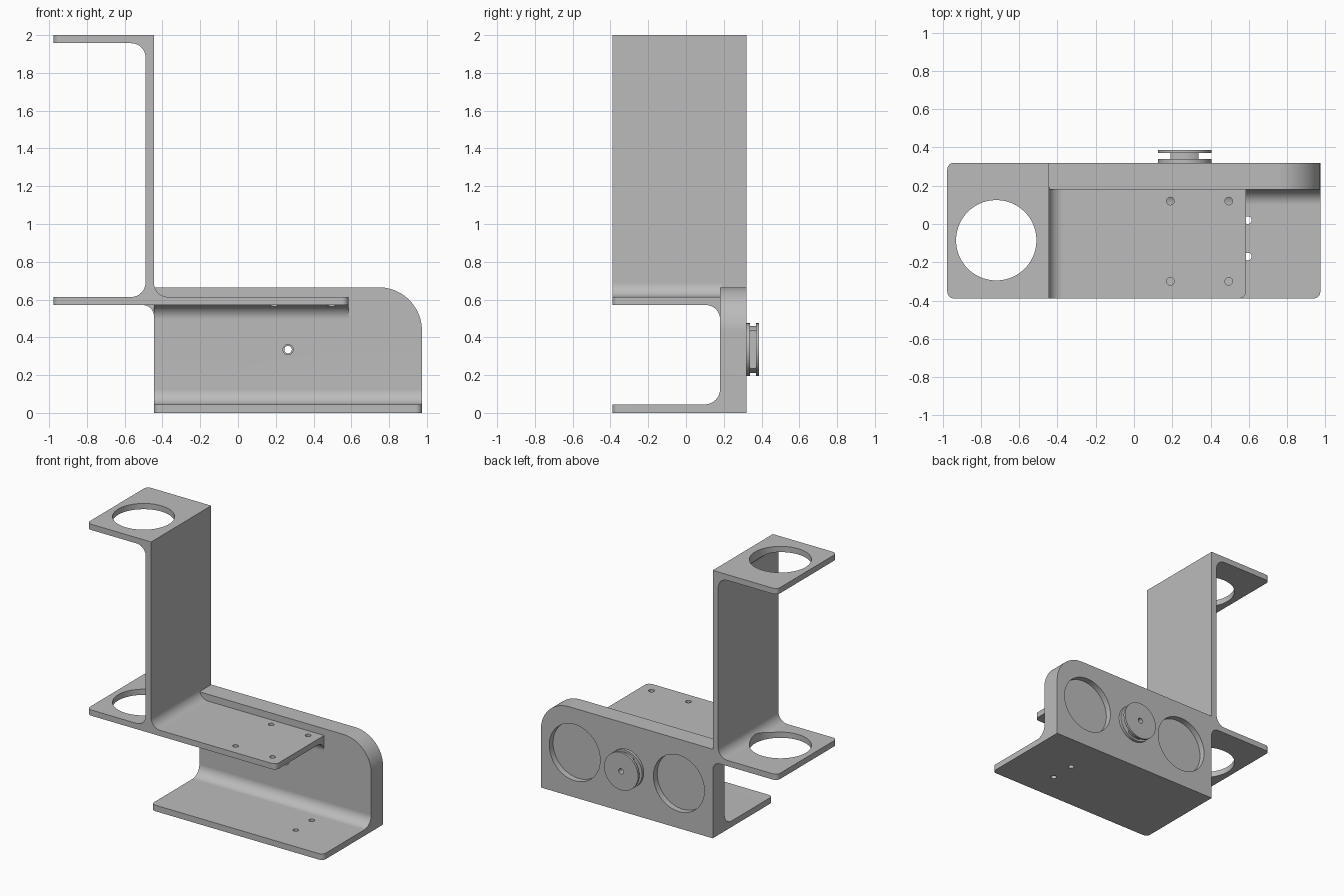
import bpy, bmesh, math
from mathutils import Vector

cube = bpy.data.objects.get("Cube")
if cube:
    bpy.data.objects.remove(cube, do_unlink=True)

grey = bpy.data.materials.new("plain grey")
grey.use_nodes = True
grey.diffuse_color = (0.5, 0.5, 0.5, 1)
grey.node_tree.nodes["Principled BSDF"].inputs["Base Color"].default_value = (0.5, 0.5, 0.5, 1)

# Main dimensions
LEFT, RIGHT, EDGE = -0.976, 0.974, -0.445     # outer ends and the upright's face
FRONT, WALL, BACK = -0.389, 0.18, 0.32
BASE, SHELF_LOW, SHELF_TOP, WALL_TOP = 0.045, 0.571, 0.614, 0.665
TONGUE, UP = 0.585, -0.49
FILLET = 0.075
HUB_X, HUB_Z = 0.265, 0.335


def rounded(points, steps=12):
    """Round each (u, v, radius) right-angle corner of a polygon."""
    out = []
    for i, (u, v, r) in enumerate(points):
        p = Vector((u, v))
        if not r:
            out.append(p)
            continue
        a = (Vector(points[i - 1][:2]) - p).normalized() * r
        b = (Vector(points[(i + 1) % len(points)][:2]) - p).normalized() * r
        for k in range(steps + 1):
            t = math.pi / 2 * k / steps
            out.append(p + a + b - b * math.cos(t) - a * math.sin(t))
    return out


def prism(name, pts, axis, lo, hi):
    """Extrude a 2D outline along an axis."""
    place = {"x": lambda u, v, d: (d, u, v),
             "y": lambda u, v, d: (u, d, v),
             "z": lambda u, v, d: (u, v, d)}[axis]
    bm = bmesh.new()
    rings = [[bm.verts.new(place(p[0], p[1], d)) for p in pts] for d in (lo, hi)]
    for ring in rings:
        bm.faces.new(ring)
    n = len(pts)
    for i in range(n):
        j = (i + 1) % n
        bm.faces.new((rings[0][i], rings[0][j], rings[1][j], rings[1][i]))
    bmesh.ops.recalc_face_normals(bm, faces=bm.faces)
    mesh = bpy.data.meshes.new(name)
    bm.to_mesh(mesh)
    bm.free()
    mesh.materials.append(grey)
    obj = bpy.data.objects.new(name, mesh)
    bpy.context.collection.objects.link(obj)
    return obj


def disc(name, axis, u, v, r, lo, hi, n=64):
    ring = [(u + r * math.cos(math.tau * i / n), v + r * math.sin(math.tau * i / n))
            for i in range(n)]
    return prism(name, ring, axis, lo, hi)


def fillet(axis, u, v, su, sv, r, lo, hi, steps=12):
    """Concave corner strip, sunk a little into both neighbours."""
    e = 0.02
    pts = [(u - su * e, v - sv * e), (u + su * r, v - sv * e)]
    for k in range(steps + 1):
        t = math.pi / 2 * k / steps
        pts.append((u + su * r * (1 - math.sin(t)), v + sv * r * (1 - math.cos(t))))
    pts.append((u - su * e, v + sv * r))
    return prism("fillet", pts, axis, lo, hi)


def activate(obj):
    bpy.ops.object.select_all(action='DESELECT')
    obj.select_set(True)
    bpy.context.view_layer.objects.active = obj


def combine(target, tool, operation):
    activate(target)
    mod = target.modifiers.new("combine", 'BOOLEAN')
    mod.operation, mod.solver, mod.object = operation, 'EXACT', tool
    bpy.ops.object.modifier_apply(modifier=mod.name)
    bpy.data.objects.remove(tool, do_unlink=True)


def finish(obj):
    activate(obj)
    bpy.ops.object.shade_smooth_by_angle(angle=math.radians(30))
    mod = obj.modifiers.new("even shading", 'WEIGHTED_NORMAL')
    mod.keep_sharp = True


# Upright with top arm and shelf, outlined from the front
bracket = prism("bracket", rounded([
    (LEFT, 2, 0), (EDGE, 2, 0), (EDGE, SHELF_TOP, 0), (TONGUE, SHELF_TOP, 0),
    (TONGUE, SHELF_LOW, 0), (LEFT, SHELF_LOW, 0), (LEFT, SHELF_TOP, 0),
    (UP, SHELF_TOP, FILLET), (UP, 1.957, FILLET), (LEFT, 1.957, 0)]), "y", FRONT, BACK)
plan = rounded([(LEFT, FRONT, 0.035), (TONGUE, FRONT, 0.035),
                (TONGUE, BACK, 0), (LEFT, BACK, 0.035)], 6)
combine(bracket, prism("plan", plan, "z", -1, 3), 'INTERSECT')

# Back wall, base plate and the fillets between them
wall = prism("wall", rounded([(EDGE, 0, 0), (RIGHT, 0, 0), (RIGHT, WALL_TOP, 0.23),
                              (EDGE, WALL_TOP, 0)], 20), "y", WALL, BACK)
base = prism("base", rounded([(EDGE, FRONT, 0.035), (RIGHT, FRONT, 0.035),
                              (RIGHT, BACK, 0), (EDGE, BACK, 0)], 6), "z", 0, BASE)
for part in (wall, base,
             fillet("x", WALL, BASE, -1, 1, 0.08, EDGE, RIGHT),
             fillet("x", WALL, SHELF_LOW, -1, -1, FILLET, EDGE, TONGUE),
             fillet("y", EDGE, SHELF_TOP, 1, 1, FILLET, FRONT, WALL + 0.01),
             fillet("y", EDGE, SHELF_LOW, -1, -1, 0.06, WALL, BACK)):
    combine(bracket, part, 'UNION')

# Round openings in the arms, screw holes, wall recesses and the centre bore
cutters = [disc("opening", "z", -0.72, -0.085, 0.21, 0.5, 2.1, 96)]
cutters += [disc("screw_hole", "z", x, y, 0.02, 0.5, 0.65, 24)
            for x in (0.19, 0.495) for y in (-0.3, 0.12)]
cutters += [disc("screw_hole", "z", 0.595, y, 0.02, -0.1, 0.1, 24) for y in (-0.17, 0.02)]
cutters += [disc("recess", "y", HUB_X + s * 0.43, HUB_Z, 0.21, BACK - 0.045, 0.5, 96)
            for s in (-1, 1)]
cutters += [disc("bore", "y", HUB_X, HUB_Z, 0.02, 0, 0.5, 24),
            disc("bore_mouth", "y", HUB_X, HUB_Z, 0.027, 0, WALL + 0.02, 24)]
for cutter in cutters:
    combine(bracket, cutter, 'DIFFERENCE')
finish(bracket)

# Quarter-turn mount on the back: two flanges joined by a flat-sided core
mount = disc("rear_mount", "y", HUB_X, HUB_Z, 0.14, BACK, 0.34)
core = disc("core", "y", HUB_X, HUB_Z, 0.125, 0.33, 0.38)
flats = [(HUB_X + a * 0.073, HUB_Z + b * 0.2) for a, b in ((-1, -1), (1, -1), (1, 1), (-1, 1))]
combine(core, prism("flats", flats, "y", 0.3, 0.5), 'INTERSECT')
combine(mount, core, 'UNION')
combine(mount, disc("outer_flange", "y", HUB_X, HUB_Z, 0.14, 0.37, 0.387), 'UNION')
combine(mount, disc("bore", "y", HUB_X, HUB_Z, 0.02, 0, 0.5, 24), 'DIFFERENCE')
finish(mount)
